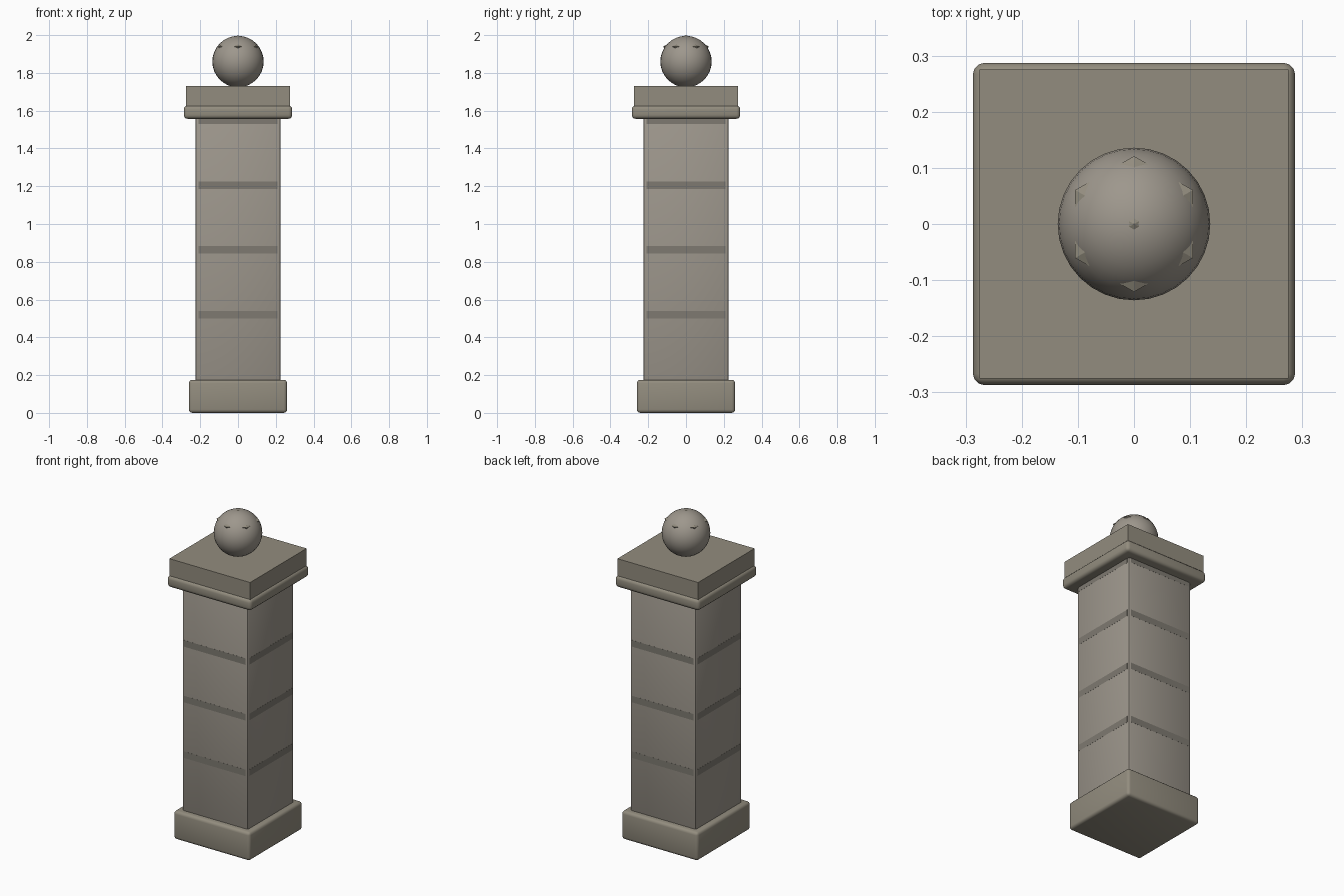
import bpy, bmesh, math

if "Cube" in bpy.data.objects:
    bpy.data.objects.remove(bpy.data.objects["Cube"])

def material(name, rgb):
    m = bpy.data.materials.new(name)
    m.diffuse_color = (*rgb, 1)
    m.use_nodes = True
    m.node_tree.nodes["Principled BSDF"].inputs["Base Color"].default_value = m.diffuse_color
    return m

stone = material("stone", (0.34, 0.31, 0.265))
trim = material("trim_stone", (0.29, 0.265, 0.21))
mortar = material("mortar", (0.21, 0.195, 0.165))

def finish(obj, mat):
    obj.data.materials.append(mat)
    bpy.ops.object.shade_smooth_by_angle(angle=math.radians(35))

def block(name, half, z0, z1, mat, bevel=0, segments=3):
    """Square block between two heights, with optional rounded edges."""
    bpy.ops.mesh.primitive_cube_add(size=1, location=(0, 0, (z0 + z1) / 2))
    o = bpy.context.object
    o.name = name
    o.scale = (2 * half, 2 * half, z1 - z0)
    bpy.ops.object.transform_apply(location=False, rotation=False, scale=True)
    if bevel:
        mod = o.modifiers.new("rounding", 'BEVEL')
        mod.width = bevel
        mod.segments = segments
        bpy.ops.object.modifier_apply(modifier=mod.name)
    finish(o, mat)
    return o

# Plinth, shaft and cap
block("plinth", 0.26, 0, 0.175, trim, 0.018)
block("shaft", 0.225, 0.165, 1.565, stone, 0.012, 2)
block("collar", 0.287, 1.557, 1.627, trim, 0.02)
block("cap_slab", 0.275, 1.62, 1.73, trim)

# Flush mortar courses: one strip on each face per joint
for i in range(4):
    z = 0.52 + i * 0.343
    for side in range(4):
        a = side * math.pi / 2
        bpy.ops.mesh.primitive_cube_add(
            size=1, rotation=(0, 0, a),
            location=(0.2205 * math.sin(a), -0.2205 * math.cos(a), z))
        o = bpy.context.object
        o.name = f"mortar_course_{i + 1}_{side + 1}"
        o.scale = (0.42, 0.01, 0.04)
        o.data.materials.append(mortar)

# Ball finial
bpy.ops.mesh.primitive_uv_sphere_add(segments=32, ring_count=16, radius=0.136,
                                     location=(0, 0, 1.86))
ball = bpy.context.object
ball.name = "ball_finial"
finish(ball, stone)

# Six-sided core whose tip and corners just break the ball's surface
bm = bmesh.new()
ring = [bm.verts.new((0.121 * math.sin(k * math.pi / 3),
                      0.121 * math.cos(k * math.pi / 3), 1.94)) for k in range(6)]
tips = [bm.verts.new((0, 0, 2.0)), bm.verts.new((0, 0, 1.76))]
for k in range(6):
    a, b = ring[k], ring[(k + 1) % 6]
    bm.faces.new((b, a, tips[0]))
    bm.faces.new((a, b, tips[1]))
bmesh.ops.recalc_face_normals(bm, faces=bm.faces)
me = bpy.data.meshes.new("finial_core")
bm.to_mesh(me)
bm.free()
me.materials.append(trim)
core = bpy.data.objects.new("finial_core", me)
bpy.context.collection.objects.link(core)
